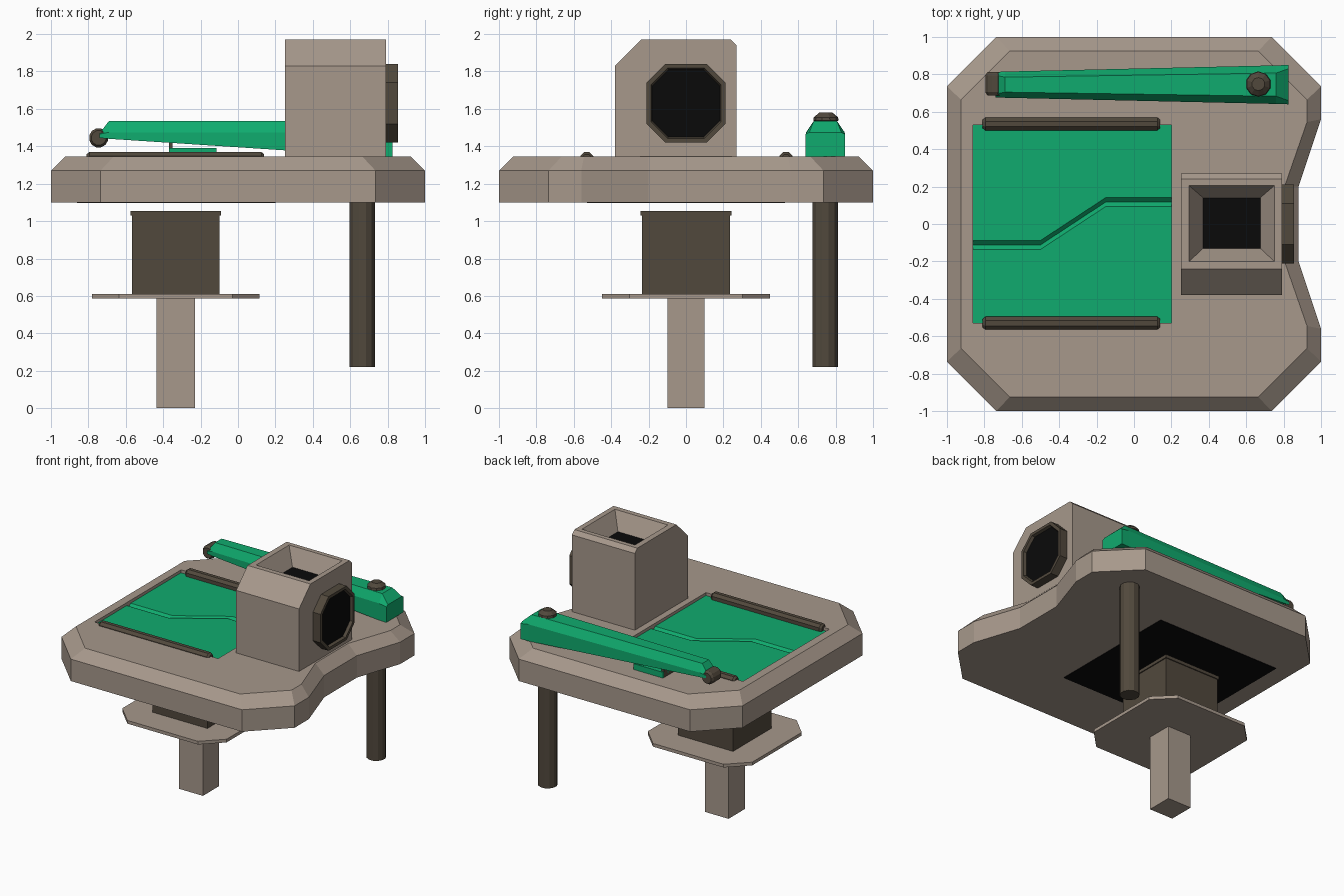
import bpy, bmesh, math
from mathutils import Matrix

if "Cube" in bpy.data.objects:
    bpy.data.objects.remove(bpy.data.objects["Cube"])


def material(name, rgb):
    m = bpy.data.materials.new(name)
    m.diffuse_color = (*rgb, 1)
    m.use_nodes = True
    m.node_tree.nodes["Principled BSDF"].inputs["Base Color"].default_value = m.diffuse_color
    return m


STONE = material("warm_stone", (0.385, 0.315, 0.26))
BROWN = material("dark_brown", (0.083, 0.066, 0.046))
GREEN = material("green", (0.005, 0.41, 0.157))
BLACK = material("black", (0.003, 0.003, 0.003))


def finish(name, bm, mat):
    bmesh.ops.recalc_face_normals(bm, faces=bm.faces)
    me = bpy.data.meshes.new(name)
    bm.to_mesh(me)
    bm.free()
    me.materials.append(mat)
    ob = bpy.data.objects.new(name, me)
    bpy.context.collection.objects.link(ob)
    return ob


def loft(name, mat, rings):
    """Closed solid through rings of 3D points with equal counts."""
    bm = bmesh.new()
    loops = [[bm.verts.new(p) for p in r] for r in rings]
    n = len(loops[0])
    for a, b in zip(loops, loops[1:]):
        for i in range(n):
            j = (i + 1) % n
            bm.faces.new((a[i], a[j], b[j], b[i]))
    bm.faces.new(loops[0][::-1])
    bm.faces.new(loops[-1])
    return finish(name, bm, mat)


def rect(x0, x1, y0, y1, z):
    return [(x0, y0, z), (x1, y0, z), (x1, y1, z), (x0, y1, z)]


def box(name, mat, x0, x1, y0, y1, z0, z1):
    return loft(name, mat, [rect(x0, x1, y0, y1, z) for z in (z0, z1)])


def lathe(name, mat, axis, centre, profile, sides):
    """Stack of round rings; profile holds (radius, distance along axis)."""
    rings = []
    for r, h in profile:
        ring = []
        for i in range(sides):
            t = 2 * math.pi * (i + 0.5) / sides
            c, s = r * math.cos(t), r * math.sin(t)
            p = {"x": (h, c, s), "y": (c, h, s), "z": (c, s, h)}[axis]
            ring.append(tuple(a + b for a, b in zip(p, centre)))
        rings.append(ring)
    return loft(name, mat, rings)


def octagon(h, cut):
    k = h - cut
    return [(-k, -h), (k, -h), (h, -k), (h, k), (k, h), (-k, h), (-h, k), (-h, -k)]


def carve(ob, cutter):
    mod = ob.modifiers.new("cut", "BOOLEAN")
    mod.operation, mod.solver, mod.object = "DIFFERENCE", "EXACT", cutter
    bpy.context.view_layer.objects.active = ob
    bpy.ops.object.modifier_apply(modifier=mod.name)
    bpy.data.objects.remove(cutter)


# Table slab with chamfered top and a notch on the right side
def slab_ring(right, corner, notch, z):
    half = [(right, notch[0]), (right, corner), (corner, right), (-corner, right), (-right, corner)]
    half.insert(0, (notch[1], 0.2))
    pts = half + [(x, -y) for x, y in reversed(half)]
    return [(x, y, z) for x, y in pts]


slab = loft("slab", STONE, [slab_ring(1, 0.735, (0.56, 0.88), 1.10),
                            slab_ring(1, 0.735, (0.56, 0.88), 1.27),
                            slab_ring(0.925, 0.665, (0.545, 0.805), 1.345)])
carve(slab, box("door_recess", STONE, -0.86, 0.2, -0.53, 0.53, 1.28, 1.5))
box("underside_opening", BLACK, -0.86, 0.2, -0.53, 0.53, 1.096, 1.101)

# Two doors meeting at a stepped V-shaped seam
SEAM = [(-0.86, -0.112), (-0.5, -0.112), (-0.15, 0.118), (0.2, 0.118)]
for name, side in (("back_door", 1), ("front_door", -1)):
    rings = []
    for gap, z in ((0, 1.28), (0, 1.298), (0.024, 1.322)):
        ring = [(x, y + side * gap, z) for x, y in SEAM]
        rings.append(ring + [(0.2, side * 0.53, z), (-0.86, side * 0.53, z)])
    loft(name, GREEN, rings)

# Hinge rods
for name, y in (("back_hinge", 0.535), ("front_hinge", -0.53)):
    lathe(name, BROWN, "x", (-0.335, y, 1.335),
          [(0.024, -0.475), (0.037, -0.46), (0.037, 0.46), (0.024, 0.475)], 8)

# Tower with a funnel in its top
PROFILE = [(-0.38, 1.34), (0.27, 1.34), (0.27, 1.94), (0.24, 1.97), (-0.24, 1.97), (-0.38, 1.83)]
tower = loft("tower", STONE, [[(x, y, z) for y, z in PROFILE] for x in (0.25, 0.79)])
carve(tower, loft("funnel", STONE, [rect(0.37, 0.675, -0.13, 0.14, 1.84),
                                    rect(0.295, 0.75, -0.2, 0.205, 1.97),
                                    rect(0.295, 0.75, -0.2, 0.205, 2.1)]))
box("funnel_floor", BLACK, 0.37, 0.675, -0.13, 0.14, 1.837, 1.843)

# Octagonal window frame on the tower's right face
loft("window_frame", BROWN, [[(x, y, z + 1.63) for y, z in octagon(h, c)] for x, h, c in
                             ((0.785, 0.21, 0.1), (0.855, 0.21, 0.1), (0.855, 0.188, 0.09),
                              (0.83, 0.18, 0.088))])
loft("window_pane", BLACK, [[(x, y, z + 1.63) for y, z in octagon(0.181, 0.088)]
                            for x in (0.828, 0.834)])


# Long tapering lever with chamfered top edges
def lever_ring(x, low, shoulder, top, wide, narrow):
    return [(x, 0.745 + y, z) for y, z in ((-wide, low), (wide, low), (wide, shoulder),
                                           (narrow, top), (-narrow, top), (-wide, shoulder))]


loft("lever", GREEN, [lever_ring(-0.74, 1.445, 1.465, 1.47, 0.068, 0.05),
                      lever_ring(-0.69, 1.44, 1.475, 1.535, 0.07, 0.04),
                      lever_ring(0.76, 1.345, 1.475, 1.535, 0.103, 0.062),
                      lever_ring(0.825, 1.345, 1.465, 1.475, 0.105, 0.085)])
box("lever_rest", GREEN, -0.37, -0.115, 0.68, 0.81, 1.34, 1.39)
box("lever_rest_pin", BROWN, -0.37, -0.35, 0.69, 0.8, 1.34, 1.42)
lathe("lever_roller", BROWN, "y", (-0.745, 0.75, 1.445),
      [(0.04, -0.062), (0.052, -0.045), (0.052, 0.045), (0.04, 0.062)], 12)
lathe("lever_knob", BROWN, "z", (0.665, 0.748, 0),
      [(0.04, 1.5), (0.045, 1.53), (0.068, 1.538), (0.065, 1.555), (0.035, 1.58)], 10)

# Support pole
lathe("pole", BROWN, "z", (0.665, 0.745, 0), [(0.07, 0.22), (0.07, 1.105)], 12)

# Pedestal under the doors
CX = -0.333
box("pedestal_leg", STONE, CX - 0.102, CX + 0.102, -0.1, 0.1, 0, 0.59)
loft("pedestal_flange", STONE, [[(CX + x, y, z) for x, y in octagon(0.448, 0.145)]
                                for z in (0.585, 0.61)])
box("pedestal_block", BROWN, CX - 0.235, CX + 0.235, -0.235, 0.235, 0.605, 1.035)
box("pedestal_lip", BROWN, CX - 0.243, CX + 0.243, -0.243, 0.243, 1.03, 1.055)
